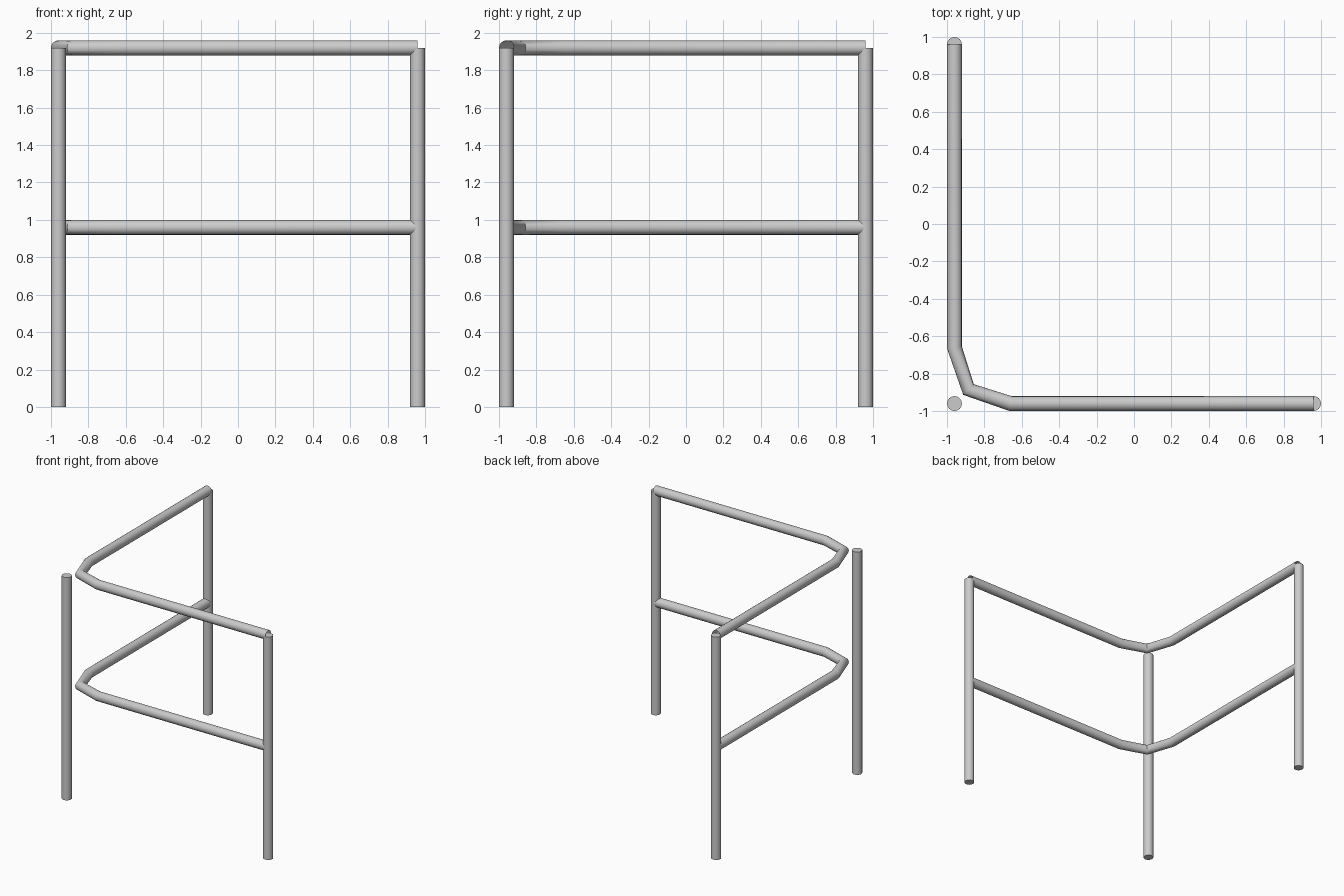
import bpy, bmesh
from math import radians, cos, sin, tau
from mathutils import Vector

if "Cube" in bpy.data.objects:
    bpy.data.objects.remove(bpy.data.objects["Cube"])

R, E, H = 0.04, 0.96, 1.92   # pipe radius, post offset, post height
SIDES = 16


def finish(obj):
    bpy.ops.object.select_all(action='DESELECT')
    obj.select_set(True)
    bpy.context.view_layer.objects.active = obj
    bpy.ops.object.shade_smooth_by_angle(angle=radians(35))


def post(name, x, y):
    bpy.ops.mesh.primitive_cylinder_add(vertices=SIDES, radius=R, depth=H,
                                        location=(x, y, H / 2))
    obj = bpy.context.object
    obj.name = name
    finish(obj)


def rail(name, path, z):
    """Open-ended tube swept along a flat path."""
    pts = [Vector((x, y, z)) for x, y in path]
    bm = bmesh.new()
    rings = []
    for i, p in enumerate(pts):
        t = Vector((0, 0, 0))
        if i > 0:
            t += (p - pts[i - 1]).normalized()
        if i < len(pts) - 1:
            t += (pts[i + 1] - p).normalized()
        side = t.normalized().cross(Vector((0, 0, 1)))
        rings.append([bm.verts.new(p + side * R * cos(tau * k / SIDES)
                                   + Vector((0, 0, R * sin(tau * k / SIDES))))
                      for k in range(SIDES)])
    for a, b in zip(rings, rings[1:]):
        for k in range(SIDES):
            n = (k + 1) % SIDES
            bm.faces.new((a[k], b[k], b[n], a[n]))
    # make the faces point away from the tube centre
    bm.normal_update()
    f = bm.faces[:][0]
    mid = (pts[0] + pts[1]) / 2
    if f.normal.dot(f.calc_center_median() - mid) < 0:
        bmesh.ops.reverse_faces(bm, faces=bm.faces[:])
    mesh = bpy.data.meshes.new(name)
    bm.to_mesh(mesh)
    bm.free()
    obj = bpy.data.objects.new(name, mesh)
    bpy.context.collection.objects.link(obj)
    finish(obj)


# Three upright posts
post("corner_post", -E, -E)
post("right_post", E, -E)
post("back_post", -E, E)

# Two bent rails that cut the corner
bend = [(-E, E), (-E, -0.66), (-0.885, -0.885), (-0.66, -E), (E, -E)]
rail("top_rail", bend, H)
rail("middle_rail", bend, H / 2)
